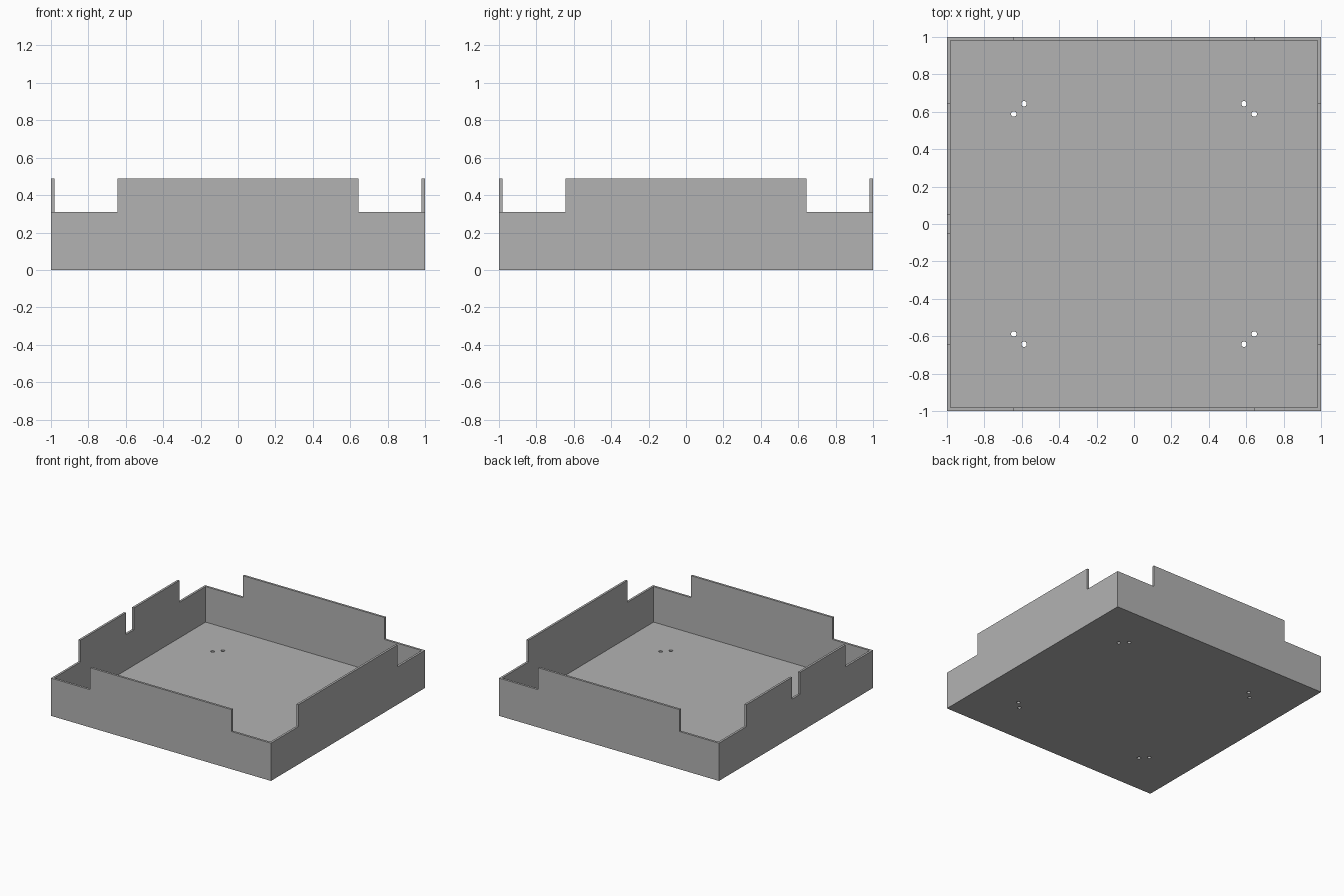
import bpy
import bmesh
from mathutils import Matrix, Vector

HEIGHT, NOTCH_Z = 0.49, 0.31
WALL = 0.018
FLOOR = 0.018
NOTCH = 0.643       # where the corner cut-outs begin
SLOT = 0.052        # half width of the cable slot
HOLE_R = 0.0145

cube = bpy.data.objects.get("Cube")
if cube:
    bpy.data.objects.remove(cube, do_unlink=True)

grey = bpy.data.materials.new("plain_grey")
grey.use_nodes = True
grey.diffuse_color = (0.45, 0.45, 0.45, 1)
grey.node_tree.nodes["Principled BSDF"].inputs["Base Color"].default_value = grey.diffuse_color


def finish(name, bm):
    mesh = bpy.data.meshes.new(name)
    bm.to_mesh(mesh)
    bm.free()
    mesh.materials.append(grey)
    obj = bpy.data.objects.new(name, mesh)
    bpy.context.collection.objects.link(obj)
    return obj


def box(name, low, high):
    low, high = Vector(low), Vector(high)
    bm = bmesh.new()
    place = Matrix.Translation((low + high) / 2) @ Matrix.Diagonal((high - low).to_4d())
    bmesh.ops.create_cube(bm, size=1, matrix=place)
    return finish(name, bm)


def pin(name, x, y):
    bm = bmesh.new()
    bmesh.ops.create_cone(bm, cap_ends=True, segments=24, radius1=HOLE_R, radius2=HOLE_R,
                          depth=0.2, matrix=Matrix.Translation((x, y, 0)))
    return finish(name, bm)


# Solid block that becomes the open tray
tray = box("tray", (-1, -1, 0), (1, 1, HEIGHT))

# Inner cavity and the cable slot in the right wall
inner = 1 - WALL
cutters = [
    box("cavity_cutter", (-inner, -inner, FLOOR), (inner, inner, 1)),
    box("slot_cutter", (-1.1, -SLOT, NOTCH_Z), (-0.9, SLOT, 1)),
]

# Corner cut-outs and a pair of screw holes near each corner
for sx in (-1, 1):
    for sy in (-1, 1):
        xs = sorted((sx * NOTCH, sx * 1.1))
        ys = sorted((sy * NOTCH, sy * 1.1))
        cutters.append(box("corner_cutter", (xs[0], ys[0], NOTCH_Z), (xs[1], ys[1], 1)))
        for hx, hy in ((0.643, 0.588), (0.588, 0.643)):
            cutters.append(pin("hole_cutter", sx * hx, sy * hy))

for cutter in cutters:
    cutter.hide_render = True
    cut = tray.modifiers.new(cutter.name, "BOOLEAN")
    cut.operation = "DIFFERENCE"
    cut.solver = "EXACT"
    cut.object = cutter

# Bake the cuts and discard the cutters
bpy.context.view_layer.update()
depsgraph = bpy.context.evaluated_depsgraph_get()
baked = bpy.data.meshes.new_from_object(tray.evaluated_get(depsgraph))
tray.modifiers.clear()
tray.data = baked
baked.name = "tray"
baked.materials.clear()
baked.materials.append(grey)
for face in baked.polygons:
    face.material_index = 0
for cutter in cutters:
    bpy.data.objects.remove(cutter, do_unlink=True)
